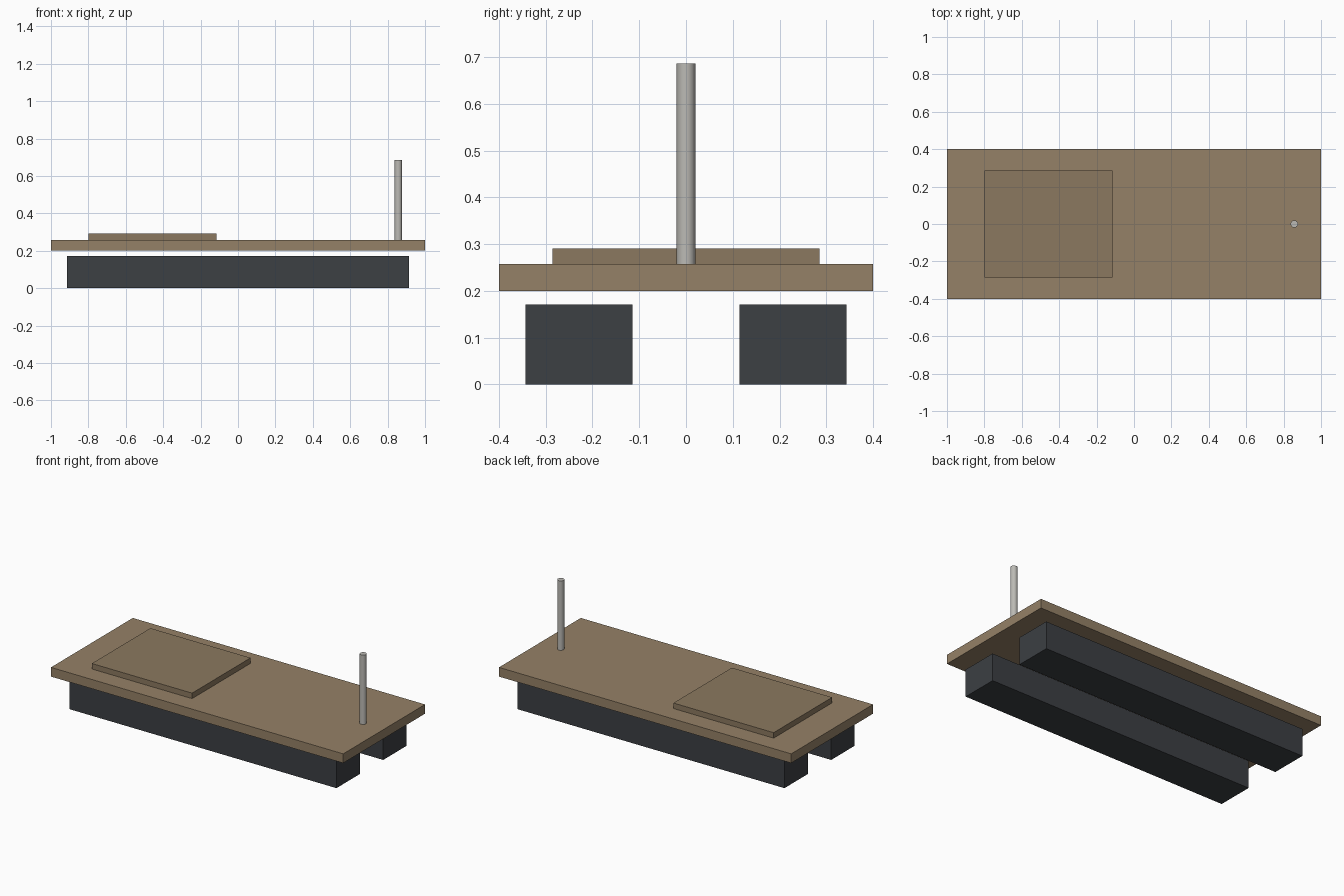
import bpy

if "Cube" in bpy.data.objects:
    bpy.data.objects.remove(bpy.data.objects["Cube"])


def material(name, rgb):
    m = bpy.data.materials.new(name)
    m.diffuse_color = (*rgb, 1)
    m.use_nodes = True
    m.node_tree.nodes["Principled BSDF"].inputs["Base Color"].default_value = m.diffuse_color
    return m


def box(name, x, y, z, mat):
    """Box spanning the given (min, max) ranges."""
    spans = (x, y, z)
    bpy.ops.mesh.primitive_cube_add(size=1, location=[(a + b) / 2 for a, b in spans])
    ob = bpy.context.object
    ob.name = name
    ob.scale = [b - a for a, b in spans]
    bpy.ops.object.transform_apply(location=False, rotation=False, scale=True)
    ob.data.materials.append(mat)
    return ob


deck_wood = material("deck_wood", (0.30, 0.22, 0.135))
pad_wood = material("platform_wood", (0.26, 0.19, 0.115))
dark = material("float_dark", (0.045, 0.05, 0.057))
metal = material("pole_metal", (0.50, 0.49, 0.46))

# Two floats below the deck, separated from it by a small gap
for side, name in ((-1, "front_float"), (1, "back_float")):
    box(name, (-0.914, 0.914), sorted((side * 0.114, side * 0.343)), (0, 0.171), dark)

# Deck and the raised platform on it
box("deck", (-1, 1), (-0.4, 0.4), (0.2, 0.257), deck_wood)
box("raised_platform", (-0.8, -0.114), (-0.286, 0.286), (0.257, 0.291), pad_wood)

# Upright pole
bpy.ops.mesh.primitive_cylinder_add(vertices=16, radius=0.02, depth=0.429,
                                    location=(0.857, 0, 0.4715))
pole = bpy.context.object
pole.name = "pole"
pole.data.materials.append(metal)
bpy.ops.object.shade_smooth_by_angle()
